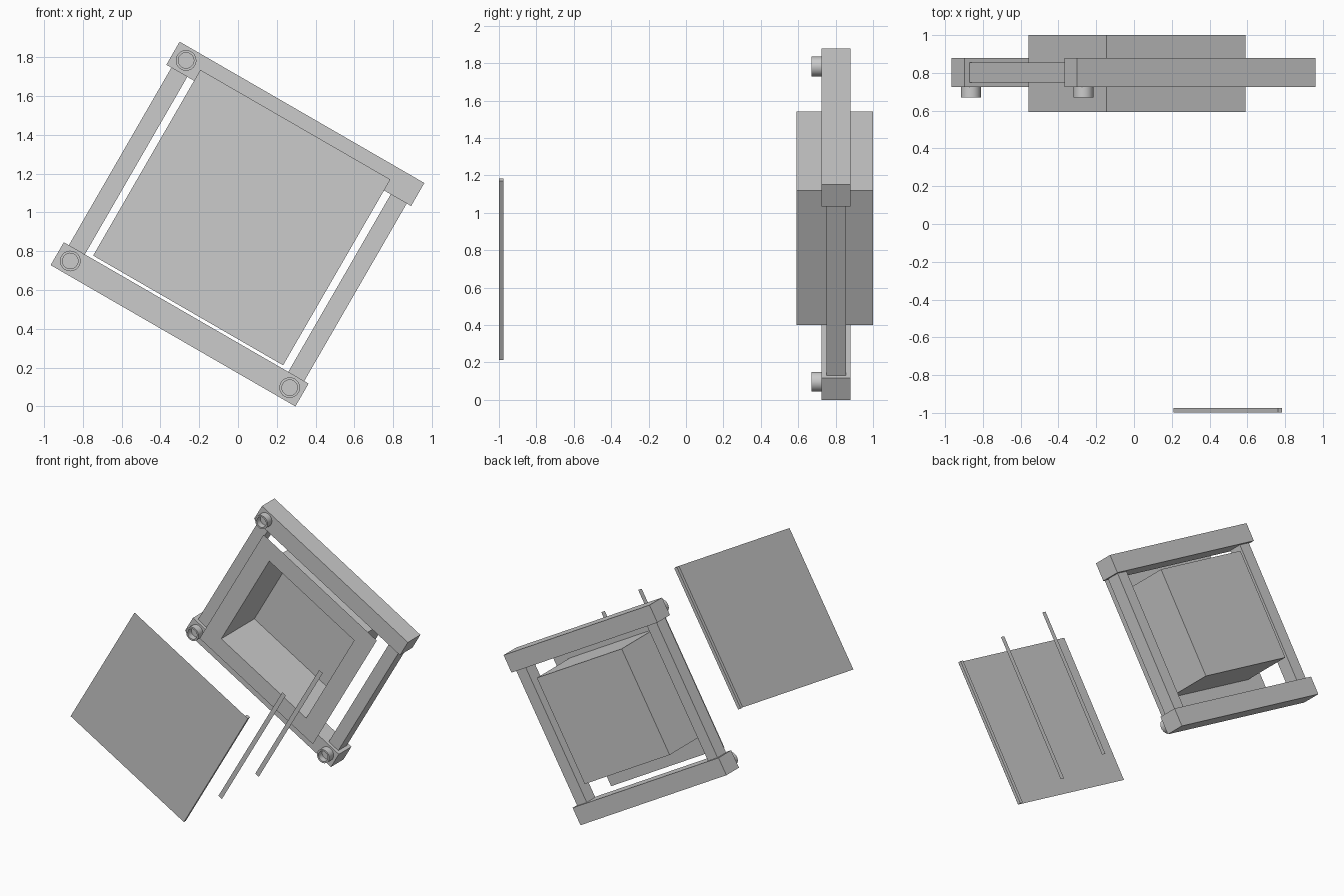
import bpy, bmesh, math

if "Cube" in bpy.data.objects:
    bpy.data.objects.remove(bpy.data.objects["Cube"])

TILT = math.radians(30)   # everything is built upright as (u, y, v), then tilted about y


def finish(name, bm):
    bmesh.ops.recalc_face_normals(bm, faces=bm.faces)
    me = bpy.data.meshes.new(name)
    bm.to_mesh(me)
    bm.free()
    ob = bpy.data.objects.new(name, me)
    ob.rotation_euler = (0, TILT, 0)
    bpy.context.collection.objects.link(ob)
    return ob


def box(name, u, y, v):
    bm = bmesh.new()
    bmesh.ops.create_cube(bm, size=1)
    for p in bm.verts:
        p.co = [(a + b) / 2 + c * (b - a) for (a, b), c in zip((u, y, v), p.co)]
    return finish(name, bm)


def rect(bm, u, y, v):
    return [bm.verts.new((a, y, b)) for a, b in
            ((u[0], v[0]), (u[1], v[0]), (u[1], v[1]), (u[0], v[1]))]


def bridge(bm, a, b):
    n = len(a)
    for i in range(n):
        j = (i + 1) % n
        bm.faces.new((a[i], a[j], b[j], b[i]))


def sheet(name, u, y, v):
    bm = bmesh.new()
    bm.faces.new(rect(bm, u, y, v))
    return finish(name, bm)


# thick rails and thin stiles of the frame
box("upper_rail", (-1.2, 0.256), (0.725, 0.88), (1.34, 1.477))
box("lower_rail", (-1.2, 0.256), (0.725, 0.88), (0.148, 0.284))
box("left_stile", (-1.17, -1.075), (0.75, 0.855), (0.25, 1.36))
box("right_stile", (0.135, 0.23), (0.75, 0.855), (0.25, 1.36))

# open-fronted tray with a thin flange round its mouth
bm = bmesh.new()
U, V = (-0.896, -0.049), (0.434, 1.263)
outer = rect(bm, (-1.035, 0.095), 0.592, (0.30, 1.405))
mouth = rect(bm, U, 0.592, V)
back = rect(bm, U, 1.0, V)
bridge(bm, outer, mouth)
bridge(bm, mouth, back)
bm.faces.new(back)
finish("recessed_tray", bm)

# thin front cover with an edge strip
sheet("cover_panel", (-1.035, 0.095), -1.0, (0.30, 1.405))
box("cover_edge_strip", (0.068, 0.095), (-0.999, -0.975), (0.30, 1.405))

# flat slats floating between cover and tray
for i, y in enumerate((-0.53, -0.075)):
    sheet(f"slat_{i + 1}", (0.06, 0.095), y, (0.30, 1.405))

# cup-shaped bolts at three corners
for i, (u, v) in enumerate(((-1.123, 1.41), (-1.123, 0.217), (0.182, 0.217))):
    bm = bmesh.new()
    rings = [[bm.verts.new((u + r * math.cos(2 * math.pi * k / 32), y,
                            v + r * math.sin(2 * math.pi * k / 32))) for k in range(32)]
             for r, y in ((0.053, 0.73), (0.053, 0.67), (0.04, 0.67), (0.04, 0.715))]
    for a, b in zip(rings, rings[1:]):
        bridge(bm, a, b)
    bm.faces.new(rings[0])
    bm.faces.new(rings[-1])
    ob = finish(f"corner_bolt_{i + 1}", bm)
    bpy.context.view_layer.objects.active = ob
    ob.select_set(True)
    bpy.ops.object.shade_smooth_by_angle()
    ob.select_set(False)
